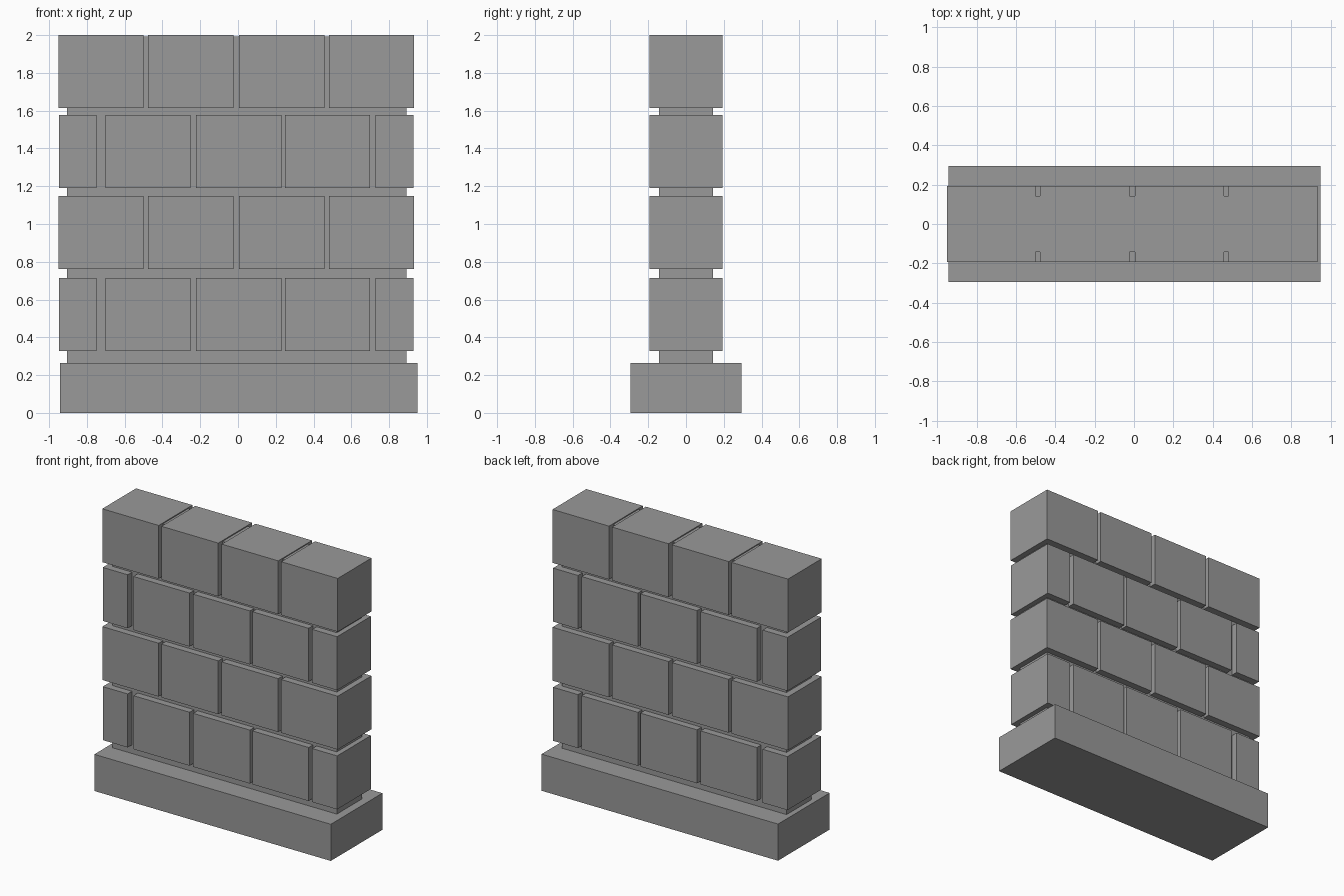
import bpy

default_cube = bpy.data.objects.get("Cube")
if default_cube:
    bpy.data.objects.remove(default_cube, do_unlink=True)

# Single stone colour
STONE = (0.32, 0.32, 0.32, 1)
stone = bpy.data.materials.new("stone_grey")
stone.use_nodes = True
stone.diffuse_color = STONE
stone.node_tree.nodes["Principled BSDF"].inputs["Base Color"].default_value = STONE


def block(name, x_span, half_depth, z_span):
    """Box spanning x and z ranges, centred on y."""
    (x0, x1), (z0, z1) = x_span, z_span
    bpy.ops.mesh.primitive_cube_add(size=1)
    ob = bpy.context.object
    ob.name = name
    ob.data.materials.append(stone)
    for v in ob.data.vertices:
        v.co.x = x1 if v.co.x > 0 else x0
        v.co.y = half_depth if v.co.y > 0 else -half_depth
        v.co.z = z1 if v.co.z > 0 else z0
    return ob


# Plinth and the recessed mortar core
block("plinth", (-0.943, 0.949), 0.295, (0, 0.265))
block("mortar_core", (-0.905, 0.891), 0.143, (0.2, 1.993))

# Two alternating brick layouts along x
half_bond = [(-0.947, -0.748), (-0.702, -0.252), (-0.223, 0.23),
             (0.25, 0.7), (0.729, 0.928)]
full_bond = [(-0.951, -0.5), (-0.477, -0.023), (0.005, 0.457), (0.481, 0.933)]

# Courses from bottom to top
courses = [(0.328, 0.715), (0.762, 1.148), (1.19, 1.577), (1.614, 2.0)]
for row, z_span in enumerate(courses):
    layout = full_bond if row % 2 else half_bond
    for col, x_span in enumerate(layout):
        block(f"brick_row{row + 1}_{col + 1}", x_span, 0.193, z_span)
